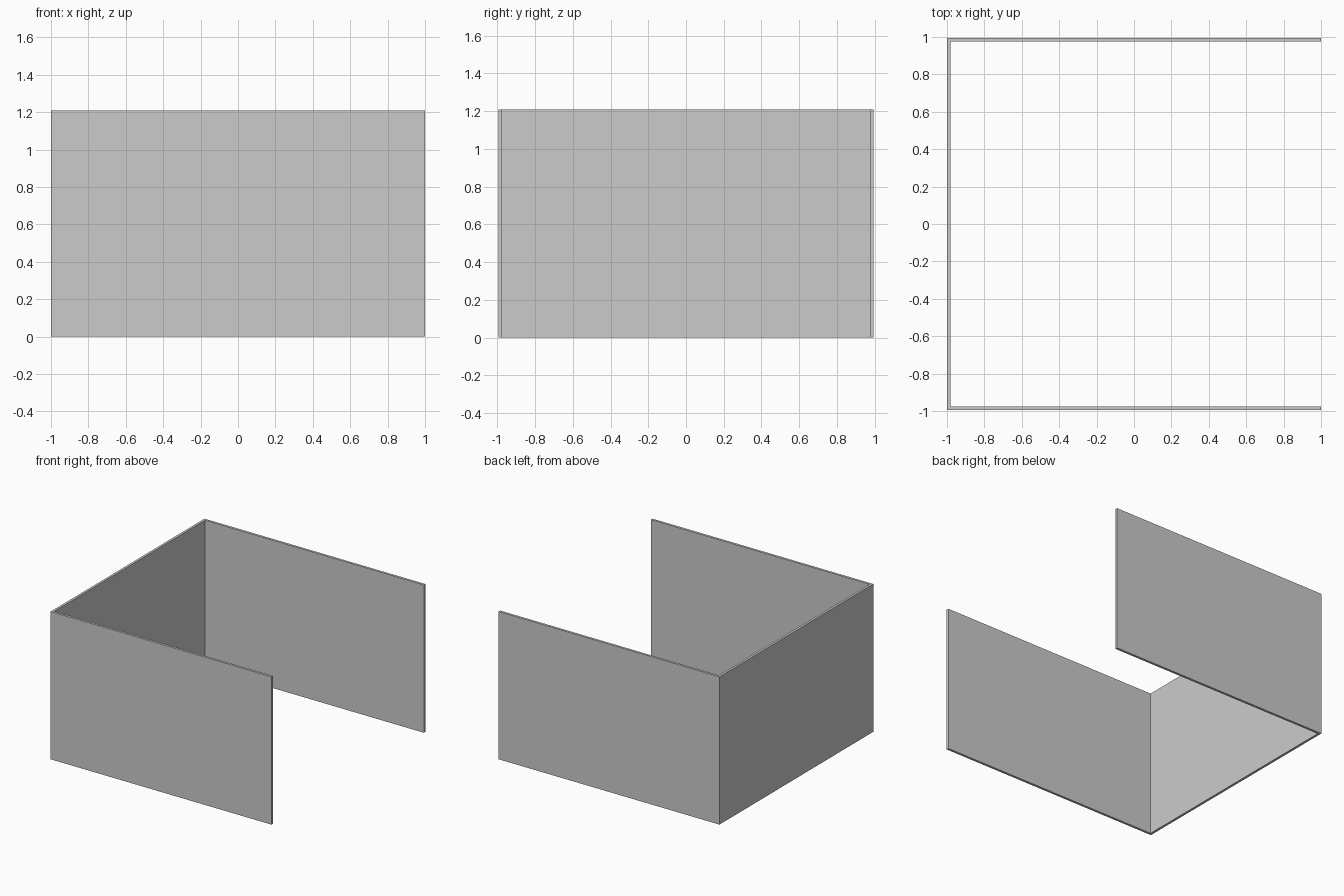
import bpy

if "Cube" in bpy.data.objects:
    bpy.data.objects.remove(bpy.data.objects["Cube"])

H = 1.21   # wall height
T = 0.02   # wall thickness
Y = 0.995  # outer half width


def box(name, x0, x1, y0, y1, z0, z1):
    bpy.ops.mesh.primitive_cube_add(
        size=1, location=((x0 + x1) / 2, (y0 + y1) / 2, (z0 + z1) / 2))
    ob = bpy.context.object
    ob.name = name
    ob.scale = (x1 - x0, y1 - y0, z1 - z0)
    bpy.ops.object.transform_apply(location=False, rotation=False, scale=True)
    return ob


# End wall closing the left side
box("left_wall", -1, -1 + T, -Y, Y, 0, H)

# Front and back walls butting against the end wall
for name, s in (("front_wall", -1), ("back_wall", 1)):
    a, b = sorted((s * Y, s * (Y - T)))
    box(name, -1 + T, 1, a, b, 0, H)
